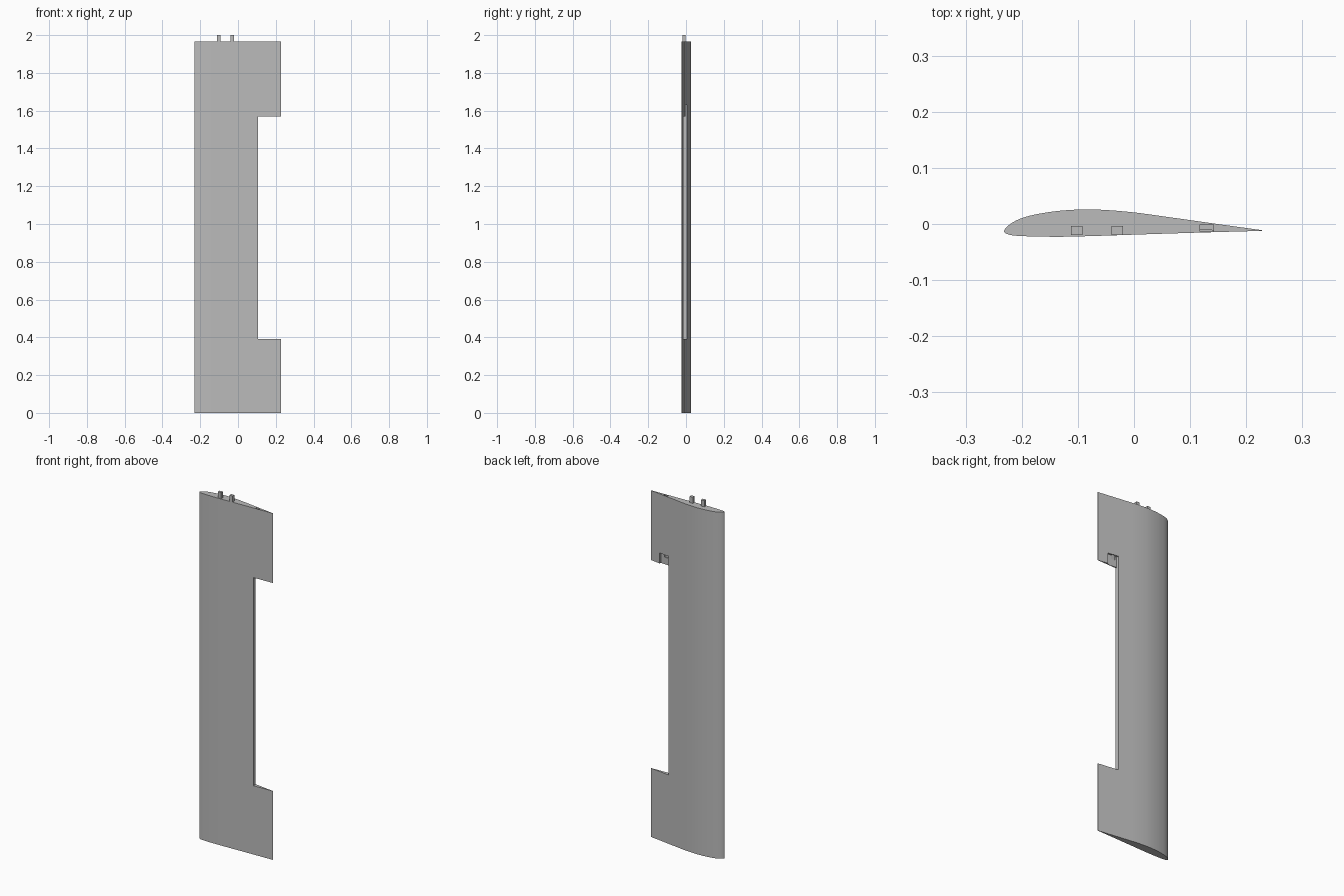
import bpy
import bmesh
from mathutils import Vector

cube = bpy.data.objects.get("Cube")
if cube:
    bpy.data.objects.remove(cube)

WING_TOP = 1.965

# Material
grey = bpy.data.materials.new("plain grey")
grey.use_nodes = True
colour = (0.5, 0.5, 0.5, 1)
grey.diffuse_color = colour
grey.node_tree.nodes["Principled BSDF"].inputs["Base Color"].default_value = colour


def prism(name, outline, z0, z1):
    """Extrude an outline in the ground plane from z0 up to z1."""
    bm = bmesh.new()
    base = bm.faces.new([bm.verts.new((x, y, z0)) for x, y in outline])
    top = bmesh.ops.extrude_face_region(bm, geom=[base])["geom"]
    verts = [v for v in top if isinstance(v, bmesh.types.BMVert)]
    bmesh.ops.translate(bm, verts=verts, vec=(0, 0, z1 - z0))
    bmesh.ops.recalc_face_normals(bm, faces=bm.faces)
    mesh = bpy.data.meshes.new(name)
    bm.to_mesh(mesh)
    bm.free()
    mesh.materials.append(grey)
    obj = bpy.data.objects.new(name, mesh)
    bpy.context.collection.objects.link(obj)
    return obj


def rect(x0, x1, y0, y1):
    return [(x0, y0), (x1, y0), (x1, y1), (x0, y1)]


def smooth_path(points, steps=5):
    """Pass a smooth curve through the points."""
    pts = [Vector(p) for p in points]
    pts = [2 * pts[0] - pts[1]] + pts + [2 * pts[-1] - pts[-2]]
    out = []
    for a, b, c, d in zip(pts, pts[1:], pts[2:], pts[3:]):
        for i in range(steps):
            t = i / steps
            out.append(0.5 * (2 * b + (c - a) * t + (2 * a - 5 * b + 4 * c - d) * t * t
                              + (3 * b - a - 3 * c + d) * t ** 3))
    return out + [pts[-2]]


def cut(target, cutter):
    """Subtract a cutter from the target and discard it."""
    mod = target.modifiers.new("cut", "BOOLEAN")
    mod.operation = "DIFFERENCE"
    mod.solver = "EXACT"
    mod.object = cutter
    bpy.context.view_layer.objects.active = target
    bpy.ops.object.modifier_apply(modifier=mod.name)
    bpy.data.objects.remove(cutter)


# Wing section: curved back, around the nose, nearly flat front
section = smooth_path([
    (0.228, -0.011), (0.17, -0.003), (0.117, 0.0045), (0.06, 0.0125), (-0.008, 0.0215),
    (-0.076, 0.026), (-0.133, 0.0235), (-0.178, 0.0165), (-0.205, 0.0085),
    (-0.223, -0.002), (-0.2315, -0.0125), (-0.224, -0.0185), (-0.2, -0.0215),
    (-0.133, -0.0228), (-0.06, -0.021), (0, -0.019), (0.11, -0.0155), (0.228, -0.0122),
])
wing = prism("wing_panel", section, 0, WING_TOP)

# Notch for the control flap
cut(wing, prism("notch_cutter", rect(0.107, 0.3, -0.1, 0.1), 0.39, 1.57))

# Shallow pocket in the back skin, open to the notch
pocket = [(0.107, -0.0076), (0.167, -0.0125), (0.167, 0.05), (0.107, 0.05)]
cut(wing, prism("pocket_cutter", pocket, 1.55, 1.63))

# Cable channel from the top end down to the pocket
cut(wing, prism("channel_cutter", rect(0.118, 0.142, -0.0135, -0.001), 1.61, 2.1))

bpy.ops.object.select_all(action="DESELECT")
wing.select_set(True)
bpy.context.view_layer.objects.active = wing
bpy.ops.object.shade_smooth_by_angle(angle=0.5)

# Joining pegs on the top end
for name, x in (("front_peg", -0.102), ("rear_peg", -0.03)):
    prism(name, rect(x - 0.01, x + 0.01, -0.0196, -0.0036), WING_TOP - 0.02, 2)
